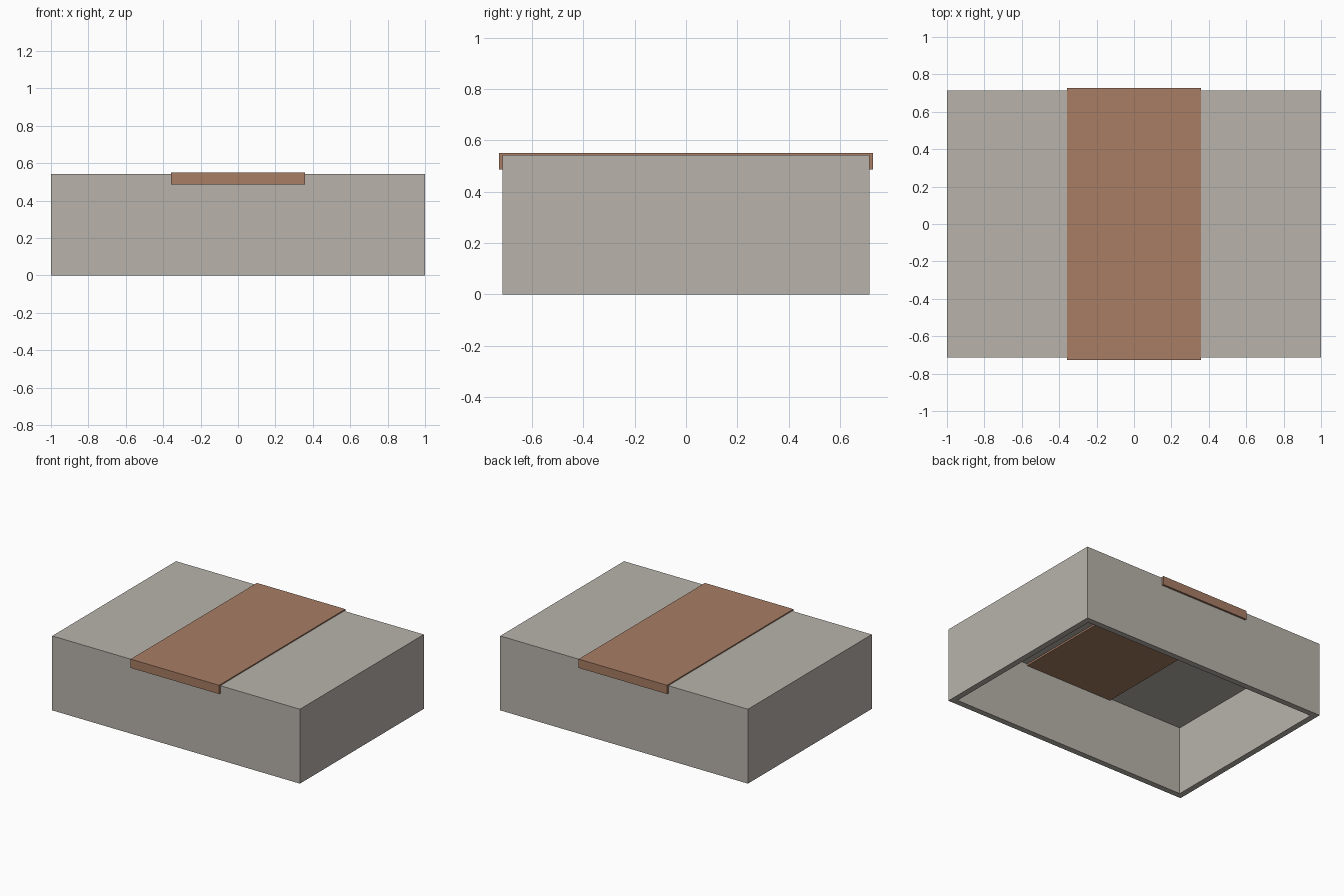
import bpy, bmesh
from mathutils import Vector

if "Cube" in bpy.data.objects:
    bpy.data.objects.remove(bpy.data.objects["Cube"])

HEIGHT, WALL = 0.543, 0.043


def material(name, rgb):
    m = bpy.data.materials.new(name)
    m.diffuse_color = (*rgb, 1.0)
    m.use_nodes = True
    m.node_tree.nodes["Principled BSDF"].inputs["Base Color"].default_value = m.diffuse_color
    return m


def box(name, size, z0, mat):
    """Box centred on x and y with its base at z0."""
    bpy.ops.mesh.primitive_cube_add(size=1, location=(0, 0, z0 + size[2] / 2))
    ob = bpy.context.object
    ob.name = name
    ob.scale = size
    bpy.ops.object.transform_apply(location=True, rotation=False, scale=True)
    ob.data.materials.append(mat)
    return ob


grey = material("warm grey", (0.479, 0.451, 0.407))
brown = material("leather brown", (0.386, 0.205, 0.127))

# Lid body: box hollowed from its open underside
body = box("lid_body", (2.0, 1.428, HEIGHT), 0, grey)
bm = bmesh.new()
bm.from_mesh(body.data)
bm.normal_update()
bottom = min(bm.faces, key=lambda f: f.calc_center_median().z)
bmesh.ops.inset_region(bm, faces=[bottom], thickness=WALL, use_even_offset=True)
cavity = bmesh.ops.extrude_face_region(bm, geom=[bottom])
verts = [v for v in cavity["geom"] if isinstance(v, bmesh.types.BMVert)]
bmesh.ops.translate(bm, verts=verts, vec=Vector((0, 0, HEIGHT - WALL)))
if bottom.is_valid:
    bmesh.ops.delete(bm, geom=[bottom], context='FACES_ONLY')
bmesh.ops.recalc_face_normals(bm, faces=bm.faces[:])
bm.to_mesh(body.data)
bm.free()

# Band across the top, passing through the lid and overhanging front and back
box("top_band", (0.714, 1.456, 0.064), 0.487, brown)
